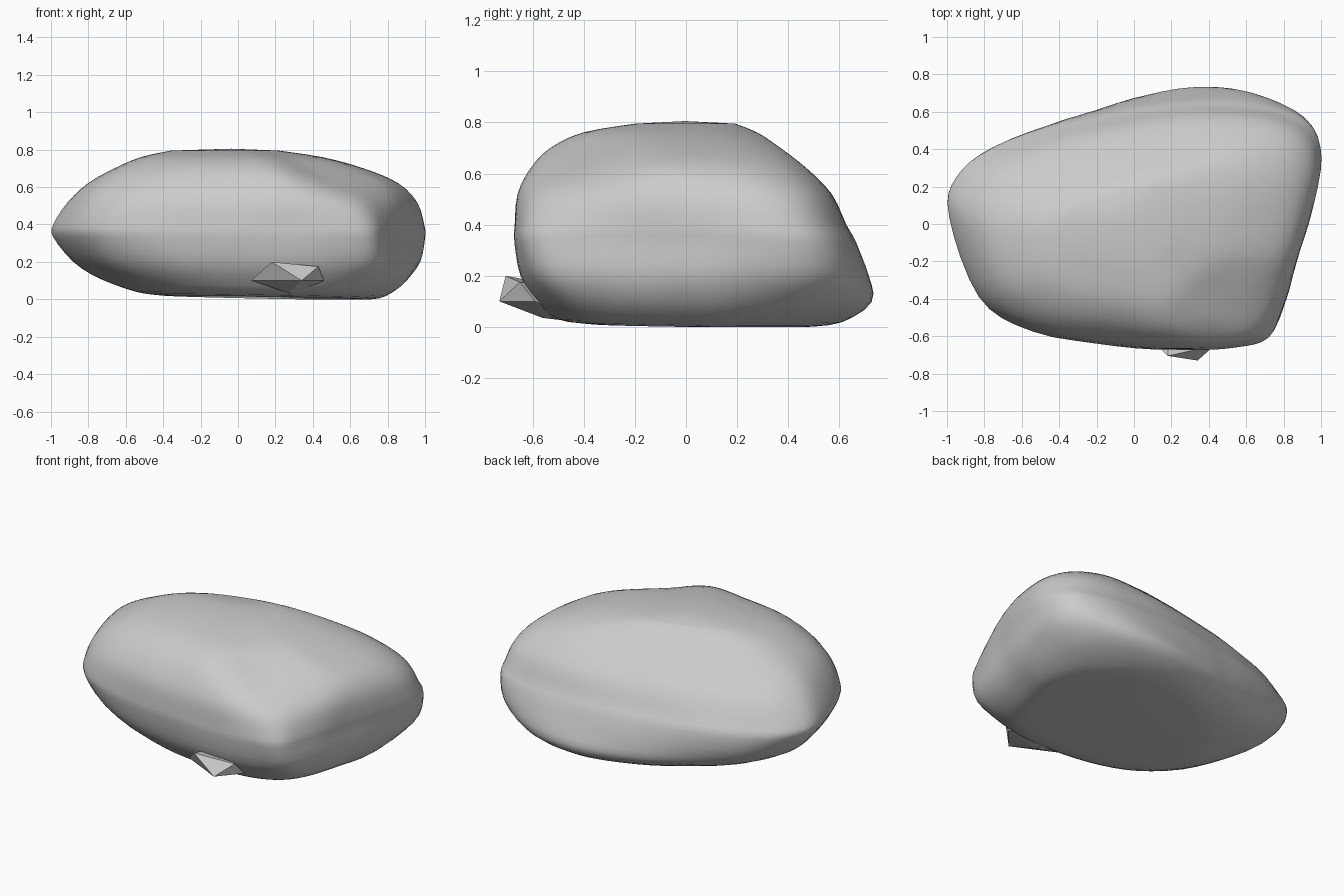
import bpy, bmesh
from mathutils import Vector, noise

if "Cube" in bpy.data.objects:
    bpy.data.objects.remove(bpy.data.objects["Cube"])

# Widest, upper crease and rounded base outlines seen from above (matching points)
WIDE = [(-1, .08), (-.96, .3), (-.78, .46), (-.38, .6), (.02, .69), (.4, .73), (.72, .7), (.93, .6),
        (1, .41), (.945, .1), (.87, -.17), (.8, -.42), (.72, -.6), (.55, -.655), (.3, -.67), (-.1, -.65),
        (-.55, -.57), (-.84, -.37)]
CREASE = [(-.78, -.08), (-.73, .09), (-.54, .22), (-.2, .33), (.1, .39), (.38, .42), (.57, .41), (.71, .34),
          (.78, .2), (.77, 0), (.72, -.16), (.6, -.28), (.43, -.41), (.32, -.52), (.18, -.58), (-.1, -.55),
          (-.44, -.49), (-.7, -.33)]
ROUND = [(-.54, -.1), (-.5, .1), (-.42, .27), (-.26, .42), (-.08, .53), (.18, .61), (.38, .6), (.56, .51),
         (.72, .36), (.79, .13), (.75, -.06), (.7, -.24), (.62, -.38), (.49, -.47), (.3, -.51), (0, -.5),
         (-.28, -.42), (-.45, -.28)]

# Height, left, right, front, back, share of crease outline, share of rounded outline
LEVELS = [
    (.012, -.40, .70, -.38, .48, 0, 1),
    (.03, -.54, .79, -.51, .61, 0, .9),
    (.10, -.72, .90, -.585, .725, 0, .55),
    (.20, -.88, .975, -.645, .715, 0, .2),
    (.33, -.985, 1.0, -.67, .67, 0, 0),
    (.40, -.985, .995, -.67, .63, .05, 0),
    (.52, -.91, .96, -.66, .57, .3, 0),
    (.62, -.80, .86, -.61, .47, .75, 0),
    (.70, -.66, .67, -.53, .37, 1, 0),
    (.76, -.52, .45, -.40, .28, .8, .2),
    (.795, -.36, .22, -.20, .19, .6, .4),
]


def catmull(a, b, c, d, t):
    return .5 * (2 * b + (c - a) * t + (2 * a - 5 * b + 4 * c - d) * t * t + (3 * b - a - 3 * c + d) * t ** 3)


def fit(points, left, right, front, back):
    """Stretch an outline to the given bounds."""
    x0, x1 = min(p.x for p in points), max(p.x for p in points)
    y0, y1 = min(p.y for p in points), max(p.y for p in points)
    return [Vector((left + (p.x - x0) / (x1 - x0) * (right - left),
                    front + (p.y - y0) / (y1 - y0) * (back - front))) for p in points]


def ring(z, left, right, front, back, crease, rounded):
    box = (left, right, front, back)
    wide, upper, base = (fit([Vector(p) for p in o], *box) for o in (WIDE, CREASE, ROUND))
    pts = [w * (1 - crease - rounded) + u * crease + b * rounded for w, u, b in zip(wide, upper, base)]
    n = len(pts)
    fine = [catmull(*(pts[(i + j) % n] for j in (-1, 0, 1, 2)), s / 4) for i in range(n) for s in range(4)]
    return [Vector((p.x, p.y, z)) for p in fit(fine, *box)]


def make_object(name, bm):
    bmesh.ops.recalc_face_normals(bm, faces=bm.faces)
    mesh = bpy.data.meshes.new(name)
    bm.to_mesh(mesh)
    bm.free()
    obj = bpy.data.objects.new(name, mesh)
    bpy.context.collection.objects.link(obj)
    return obj


# Boulder: smooth loft through the stacked outlines
keys = [ring(*lv) for lv in LEVELS]
last = len(keys) - 1
rows = []
for i in range(last):
    quad = [keys[max(0, min(last, i + j))] for j in (-1, 0, 1, 2)]
    for s in range(3):
        rows.append([catmull(a, b, c, d, s / 3) for a, b, c, d in zip(*quad)])
rows.append(keys[-1])

bm = bmesh.new()
loops = []
for row in rows:
    loop = []
    for p in row:
        bump = .007 * noise.noise(p * 4) * min(1, p.z * 6)
        q = p + Vector((p.x, p.y, 0)).normalized() * bump
        # slight tilt of the underside
        q.z = max(0, q.z - (.02 * p.x + .015 * p.y) * max(0, 1 - p.z / .12))
        loop.append(bm.verts.new(q))
    loops.append(loop)
n = len(loops[0])
for low, high in zip(loops, loops[1:]):
    for i in range(n):
        bm.faces.new((low[i], low[(i + 1) % n], high[(i + 1) % n], high[i]))
for loop, z in ((loops[0], .018), (loops[-1], .805)):
    c = sum((v.co for v in loop), Vector()) / n
    tip = bm.verts.new((c.x, c.y, z))
    for i in range(n):
        bm.faces.new((loop[i], loop[(i + 1) % n], tip))
boulder = make_object("boulder", bm)
for poly in boulder.data.polygons:
    poly.use_smooth = True

# Small faceted stone wedged under the front
bm = bmesh.new()
for p in [(.07, -.6, .1), (.18, -.705, .2), (.43, -.65, .175), (.46, -.59, .1), (.34, -.73, .1),
          (.27, -.56, .035), (.3, -.43, .02), (.2, -.45, .15)]:
    bm.verts.new(p)
bmesh.ops.convex_hull(bm, input=bm.verts)
make_object("small_stone", bm)
